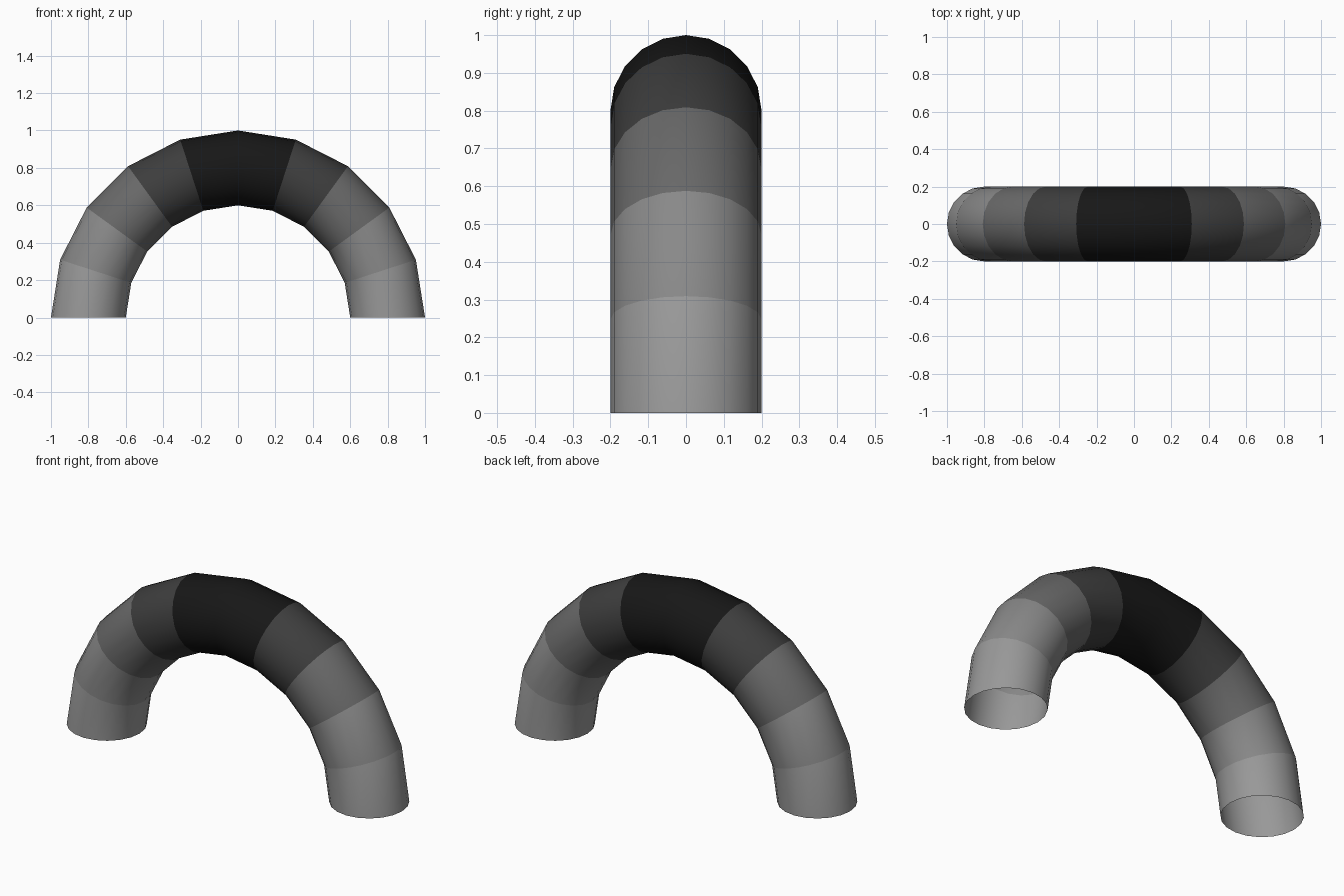
import bpy, bmesh
from math import sin, cos, pi

if "Cube" in bpy.data.objects:
    bpy.data.objects.remove(bpy.data.objects["Cube"])

ARC_R, TUBE_R, STEPS, SIDES = 0.8, 0.2, 10, 20
SHADES = [0.32, 0.25, 0.14, 0.047, 0.0085]  # from the feet up to the crown

# Open-ended half-ring tube: circles swept along a semicircular arch
bm = bmesh.new()
rings = []
for i in range(STEPS + 1):
    a = pi * i / STEPS
    ring = []
    for j in range(SIDES):
        t = 2 * pi * j / SIDES
        r = ARC_R + TUBE_R * cos(t)
        ring.append(bm.verts.new((r * cos(a), TUBE_R * sin(t), r * sin(a))))
    rings.append(ring)

# Skin between neighbouring circles, darkening towards the crown
for i, (lower, upper) in enumerate(zip(rings, rings[1:])):
    for j in range(SIDES):
        k = (j + 1) % SIDES
        face = bm.faces.new((lower[j], lower[k], upper[k], upper[j]))
        face.smooth = True
        face.material_index = min(i, STEPS - 1 - i)
bmesh.ops.recalc_face_normals(bm, faces=bm.faces)

mesh = bpy.data.meshes.new("arched_tube")
bm.to_mesh(mesh)
bm.free()

# Grey shades, one per height band
for n, g in enumerate(SHADES):
    mat = bpy.data.materials.new(f"grey_band_{n}")
    mat.diffuse_color = (g, g, g, 1)
    mat.use_nodes = True
    mat.node_tree.nodes["Principled BSDF"].inputs["Base Color"].default_value = mat.diffuse_color
    mesh.materials.append(mat)
bpy.context.collection.objects.link(bpy.data.objects.new("arched_tube", mesh))
